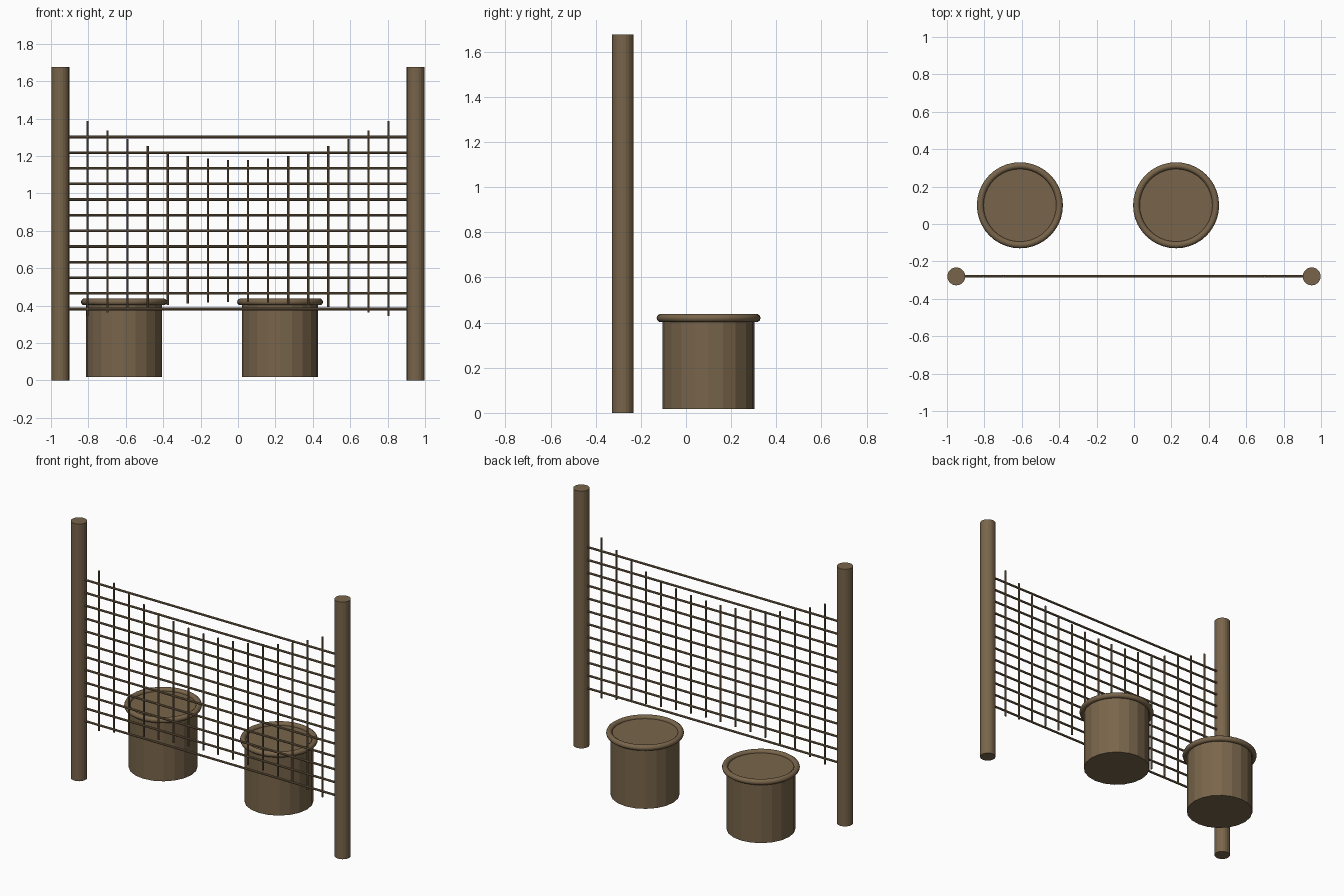
import bpy, math

if "Cube" in bpy.data.objects:
    bpy.data.objects.remove(bpy.data.objects["Cube"])

FENCE_Y = -0.28
POT_Y = 0.10

wood = bpy.data.materials.new("brown_wood")
wood.diffuse_color = (0.19, 0.13, 0.07, 1)
wood.use_nodes = True
wood.node_tree.nodes["Principled BSDF"].inputs["Base Color"].default_value = wood.diffuse_color


def finish(name, smooth=False):
    ob = bpy.context.object
    ob.name = name
    ob.data.materials.append(wood)
    if smooth:
        bpy.ops.object.shade_smooth_by_angle(angle=math.radians(40))
    return ob


def upright(name, x, y, z0, z1, r, sides, smooth=False):
    bpy.ops.mesh.primitive_cylinder_add(vertices=sides, radius=r, depth=z1 - z0,
                                        location=(x, y, (z0 + z1) / 2))
    return finish(name, smooth)


# End posts
for side, x in (("left", -0.95), ("right", 0.95)):
    upright(f"{side}_post", x, FENCE_Y, 0, 1.675, 0.048, 20)

# Horizontal net strands
for i in range(12):
    z = 0.382 + i * 0.0836
    bpy.ops.mesh.primitive_cylinder_add(vertices=8, radius=0.007, depth=1.88,
                                        location=(0, FENCE_Y, z),
                                        rotation=(0, math.pi / 2, 0))
    finish(f"net_row_{i + 1}", True)

# Vertical net strands, shorter toward the middle
for i in range(16):
    t = -1 + 2 * i / 15
    upright(f"net_column_{i + 1}", 0.805 * t, FENCE_Y,
            0.42 - 0.075 * t * t, 1.178 + 0.21 * t * t, 0.006, 8, True)

# Tubs with a rolled rim
for side, x in (("left", -0.61), ("right", 0.225)):
    upright(f"{side}_tub", x, POT_Y, 0.018, 0.42, 0.204, 20)
    bpy.ops.mesh.primitive_torus_add(major_radius=0.212, minor_radius=0.018,
                                     major_segments=40, minor_segments=10,
                                     location=(x, POT_Y, 0.42))
    finish(f"{side}_tub_rim", True)
